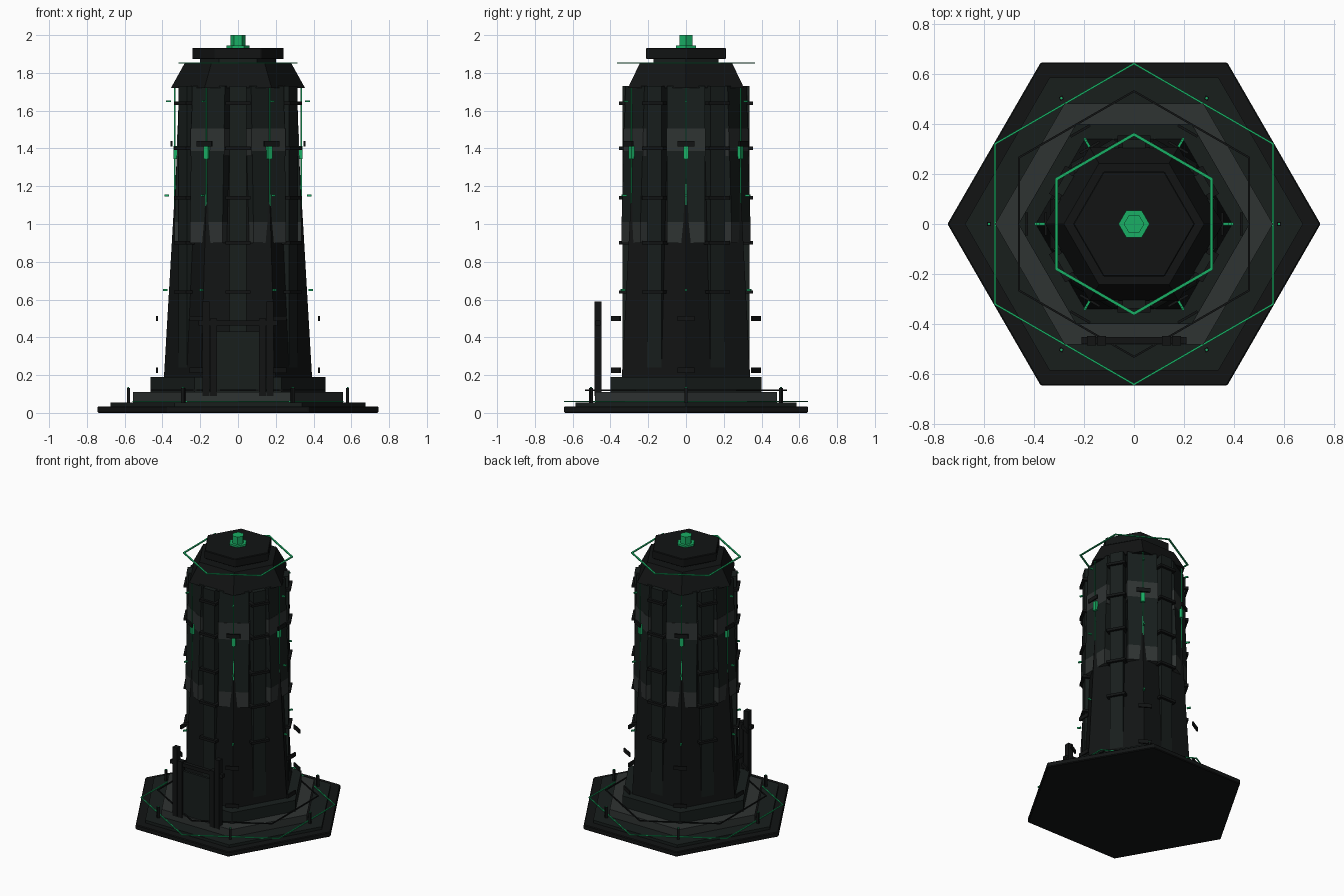
import bpy, bmesh
from math import radians, cos, sin, pi
from mathutils import Matrix

if "Cube" in bpy.data.objects:
    bpy.data.objects.remove(bpy.data.objects["Cube"])

def material(name, rgb):
    m = bpy.data.materials.new(name)
    m.diffuse_color = (*rgb, 1)
    m.use_nodes = True
    m.node_tree.nodes["Principled BSDF"].inputs["Base Color"].default_value = m.diffuse_color
    return m

BLACK = material("black_metal", (0.006, 0.007, 0.007))
DARK = material("dark_metal", (0.009, 0.013, 0.012))
GREY = material("grey_metal", (0.028, 0.033, 0.032))
GLOW = material("green_glow", (0.01, 0.43, 0.13))
VERTS = [60 * i for i in range(6)]       # directions of the hexagon corners
FLATS = [30 + 60 * i for i in range(6)]  # directions of the hexagon faces

def finish(name, bm, mat, bevel=0):
    bmesh.ops.recalc_face_normals(bm, faces=bm.faces)
    me = bpy.data.meshes.new(name)
    bm.to_mesh(me)
    bm.free()
    me.materials.append(mat)
    ob = bpy.data.objects.new(name, me)
    bpy.context.collection.objects.link(ob)
    if bevel:
        mod = ob.modifiers.new("edge", "BEVEL")
        mod.width, mod.segments = bevel, 1
    return ob

def loft(bm, loops, closed=False):
    rings = [[bm.verts.new(p) for p in l] for l in loops]
    n = len(rings[0])
    pairs = list(zip(rings, rings[1:])) + ([(rings[-1], rings[0])] if closed else [])
    for a, b in pairs:
        for i in range(n):
            bm.faces.new((a[i], a[(i + 1) % n], b[(i + 1) % n], b[i]))
    if not closed:
        bm.faces.new(rings[0])
        bm.faces.new(rings[-1])

def hex_loop(r, z, turn=0):
    return [(r * cos(radians(a + turn)), r * sin(radians(a + turn)), z) for a in VERTS]

def hex_prism(name, r0, r1, z0, z1, mat, bevel=0):
    bm = bmesh.new()
    loft(bm, [hex_loop(r0, z0), hex_loop(r1, z1)])
    return finish(name, bm, mat, bevel)

def hex_ring(name, r, width, z, h, mat):
    bm = bmesh.new()
    a, b = r - width, r
    loft(bm, [hex_loop(a, z, 30), hex_loop(b, z, 30),
              hex_loop(b, z + h, 30), hex_loop(a, z + h, 30)], closed=True)
    return finish(name, bm, mat)

def slabs(name, angles, inner, outer_low, outer_high, half, zs, mat):
    """Radial blocks around the tower; the outer face may lean."""
    bm = bmesh.new()
    for ang in angles:
        for z0, z1 in zs:
            c, s = cos(radians(ang)), sin(radians(ang))
            def loop(r, z):
                pts = ((inner, -half), (r, -half), (r, half), (inner, half))
                return [(u * c - v * s, u * s + v * c, z) for u, v in pts]
            loft(bm, [loop(outer_low, z0), loop(outer_high, z1)])
    return finish(name, bm, mat)

def around(z_list, h):
    return [(z - h / 2, z + h / 2) for z in z_list]

# stepped base
hex_prism("base_plate", 0.745, 0.745, 0.0, 0.035, BLACK, 0.005)
hex_prism("base_step_low", 0.675, 0.675, 0.035, 0.055, DARK)
hex_prism("base_step_mid", 0.555, 0.555, 0.055, 0.11, GREY)
hex_prism("base_step_high", 0.462, 0.462, 0.11, 0.19, DARK)
hex_ring("base_glow_ring", 0.645, 0.009, 0.057, 0.006, GLOW)
hex_ring("base_dark_ring", 0.535, 0.009, 0.117, 0.006, BLACK)

# bollards with glowing tips
slabs("bollards", VERTS, 0.572, 0.588, 0.588, 0.008, [(0.05, 0.133)], BLACK)
slabs("bollard_tips", VERTS, 0.576, 0.584, 0.584, 0.004, [(0.133, 0.138)], GLOW)

# tapering tower core with face pilasters and ribs
hex_prism("tower_core", 0.392, 0.302, 0.19, 1.73, BLACK)
slabs("pilasters", FLATS, 0.22, 0.337, 0.337, 0.045, [(0.19, 1.73)], DARK)
slabs("pilaster_ribs", FLATS, 0.24, 0.354, 0.354, 0.065,
      around([0.64, 0.9, 1.14, 1.4, 1.64], 0.018), BLACK)

# corner panels, grey bands and glowing strips
slabs("corner_panels", VERTS, 0.23, 0.336, 0.312, 0.1, [(1.01, 1.73)], DARK)
slabs("upper_grey_bands", VERTS, 0.23, 0.324, 0.321, 0.104, [(1.36, 1.505)], GREY)
slabs("lower_grey_bands", VERTS, 0.23, 0.336, 0.336, 0.1, [(0.9, 1.01)], GREY)
slabs("glow_strips", VERTS, 0.332, 0.338, 0.338, 0.003, [(1.05, 1.72)], GLOW)
slabs("glow_lamps", VERTS, 0.315, 0.342, 0.342, 0.014, [(1.345, 1.412)], GLOW)
slabs("lamp_visors", VERTS, 0.348, 0.358, 0.358, 0.046, around([1.425], 0.028), BLACK)
slabs("side_plates", VERTS, 0.424, 0.434, 0.434, 0.045, around([0.225, 0.5], 0.028), BLACK)

# small glowing studs
for z, r in ((0.65, 0.397), (1.15, 0.39), (1.65, 0.38)):
    slabs("glow_studs", VERTS, r - 0.025, r, r, 0.005, around([z], 0.01), GLOW)

# entrance portal at the front
def box(name, x0, x1, y0, y1, z0, z1, mat):
    bm = bmesh.new()
    loft(bm, [[(x0, y0, z), (x1, y0, z), (x1, y1, z), (x0, y1, z)] for z in (z0, z1)])
    return finish(name, bm, mat)

for s in (-1, 1):
    for cx, top in ((0.17, 0.59), (0.13, 0.5)):
        box("portal_post", s * cx - 0.018, s * cx + 0.018, -0.485, -0.447, 0.09, top, BLACK)
box("portal_lintel", -0.21, 0.21, -0.48, -0.452, 0.463, 0.49, BLACK)
box("portal_door", -0.115, 0.115, -0.472, -0.455, 0.11, 0.43, DARK)

# roof, cap and beacon
hex_prism("roof", 0.355, 0.28, 1.72, 1.855, BLACK)
hex_ring("roof_glow_ring", 0.365, 0.014, 1.85, 0.006, GLOW)
hex_prism("cap_neck", 0.2, 0.2, 1.855, 1.875, DARK)
hex_prism("cap", 0.243, 0.243, 1.873, 1.933, BLACK, 0.004)
hex_prism("beacon_collar", 0.062, 0.062, 1.933, 1.946, GLOW)
hex_prism("beacon", 0.041, 0.041, 1.946, 2.0, GLOW)
